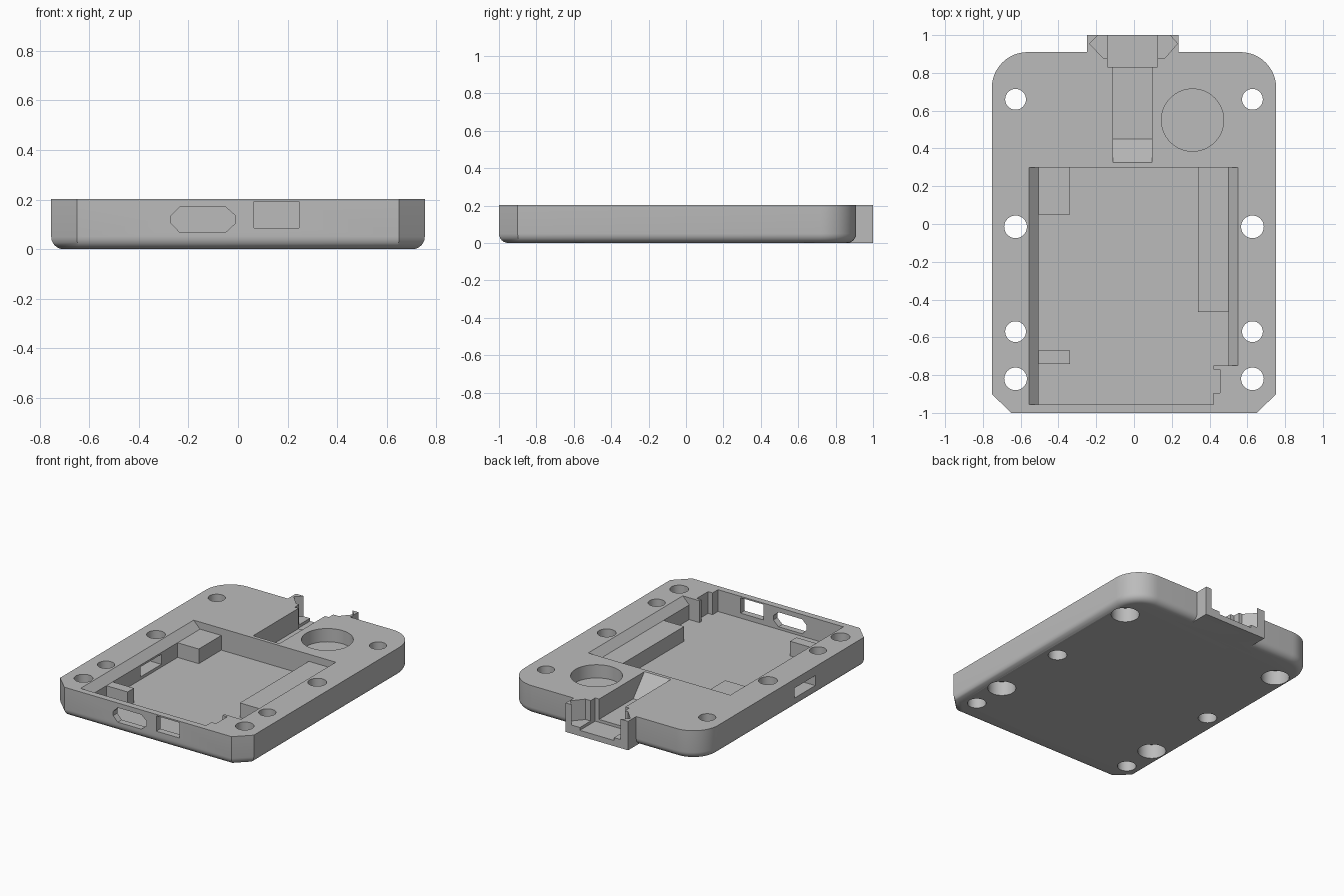
import bpy
import bmesh
from math import sin, cos, pi

if "Cube" in bpy.data.objects:
    bpy.data.objects.remove(bpy.data.objects["Cube"], do_unlink=True)

TOP, FLOOR, LEDGE, ABOVE = 0.203, 0.05, 0.153, 0.3

grey = bpy.data.materials.new("plain grey plastic")
grey.use_nodes = True
grey.diffuse_color = (0.5, 0.5, 0.5, 1)
grey.node_tree.nodes["Principled BSDF"].inputs["Base Color"].default_value = (0.5, 0.5, 0.5, 1)


def prism(name, outline, low, high, axis="z", fillet=0):
    """Extrude a flat outline along an axis, optionally rounding its low rim."""
    place = {"x": lambda u, v, w: (w, u, v),
             "y": lambda u, v, w: (u, w, v),
             "z": lambda u, v, w: (u, v, w)}[axis]
    bm = bmesh.new()
    base = bm.faces.new([bm.verts.new(place(u, v, low)) for u, v in outline])
    rim = list(base.edges)
    top = [bm.verts.new(place(u, v, high)) for u, v in outline]
    low_verts = list(base.verts)
    n = len(top)
    bm.faces.new(top)
    for i in range(n):
        j = (i + 1) % n
        bm.faces.new((low_verts[i], low_verts[j], top[j], top[i]))
    bmesh.ops.recalc_face_normals(bm, faces=bm.faces)
    if fillet:
        bmesh.ops.bevel(bm, geom=rim, offset=fillet, segments=6,
                        profile=0.5, affect="EDGES")
    mesh = bpy.data.meshes.new(name)
    bm.to_mesh(mesh)
    bm.free()
    mesh.materials.append(grey)
    obj = bpy.data.objects.new(name, mesh)
    bpy.context.collection.objects.link(obj)
    return obj


def rect(u0, u1, v0, v1):
    return [(u0, v0), (u1, v0), (u1, v1), (u0, v1)]


def arc(cx, cy, r, start, end, steps):
    return [(cx + r * cos(start + (end - start) * i / steps),
             cy + r * sin(start + (end - start) * i / steps)) for i in range(steps + 1)]


def circle(cx, cy, r, sides=40):
    return arc(cx, cy, r, 0, 2 * pi, sides)[:-1]


def combine(target, other, operation="DIFFERENCE"):
    mod = target.modifiers.new("shape", "BOOLEAN")
    mod.operation, mod.solver, mod.object = operation, "EXACT", other
    bpy.context.view_layer.objects.active = target
    bpy.ops.object.modifier_apply(modifier=mod.name)
    bpy.data.objects.remove(other, do_unlink=True)


# Tray body: chamfered front corners, rounded back corners, rounded bottom rim
W, BACK, R = 0.753, 0.91, 0.19
outline = [(-0.65, -1), (0.65, -1), (W, -0.9)]
outline += arc(W - R, BACK - R, R, 0, pi / 2, 12)
outline += arc(R - W, BACK - R, R, pi / 2, pi, 12)
outline += [(-W, -0.9)]
body = prism("case_body", outline, 0, TOP, fillet=0.05)

# Connector housing on the back edge
combine(body, prism("housing", rect(-0.25, 0.235, 0.8, 1), 0, TOP), "UNION")


def cut(outline, low, high=ABOVE, axis="z"):
    combine(body, prism("cutter", outline, low, high, axis))


# Main pocket with chamfered long rims, and the stepped front corner
rise = ABOVE - LEDGE
left_rim = [(-0.505 - rise, ABOVE), (-0.505, LEDGE), (-0.505, FLOOR)]
cut(left_rim + [(0.5, FLOOR), (0.5, LEDGE), (0.5 + rise, ABOVE)], -0.75, 0.3, "y")
cut(left_rim + [(0.42, FLOOR), (0.42, ABOVE)], -0.955, -0.7, "y")
cut(rect(0.4, 0.455, -0.895, -0.77), FLOOR)

# Round recess
cut(circle(0.31, 0.55, 0.165, 64), 0.11)

# Cable channel with ramp, then the connector seat
cut([(0.325, ABOVE), (0.325, TOP), (0.45, 0.06), (0.85, 0.06), (0.85, ABOVE)],
    -0.11, 0.095, "x")
cut([(-0.165, 0.88), (0.165, 0.88), (0.23, 0.955), (0.19, 1), (0.19, 1.1),
     (-0.19, 1.1), (-0.19, 1), (-0.235, 0.955)], 0.06)
cut(rect(-0.14, 0.125, 0.83, 1.1), 0.04)

# Front ports: chamfered slot and square window
cut([(-0.27, 0.105), (-0.235, 0.068), (-0.05, 0.068), (-0.01, 0.105), (-0.01, 0.135),
     (-0.05, 0.17), (-0.235, 0.17), (-0.27, 0.135)], -1.1, -0.9, "y")
cut(rect(0.065, 0.245, 0.085, 0.193), -1.1, -0.9, "y")

# Side slot
cut(rect(-0.36, -0.13, 0.07, 0.14), -0.9, -0.45, "x")

# Screw holes, every other pair widened from below
for side in (-1, 1):
    for y, wide in ((0.66, True), (-0.015, False), (-0.57, True), (-0.82, False)):
        cut(circle(side * 0.627, y, 0.055 if wide else 0.06), -0.1)
        if wide:
            cut(circle(side * 0.627, y, 0.09), -0.1, 0.1)

# Support blocks inside the pocket
for name, shape in (("left_back_support", rect(-0.505, -0.34, 0.05, 0.3)),
                    ("left_front_support", rect(-0.505, -0.34, -0.74, -0.67)),
                    ("right_support", rect(0.34, 0.5, -0.465, 0.3))):
    prism(name, shape, FLOOR - 0.01, LEDGE)

# Smooth the curved walls, keep hard edges
bpy.ops.object.select_all(action="DESELECT")
body.select_set(True)
bpy.context.view_layer.objects.active = body
bpy.ops.object.shade_smooth_by_angle(angle=pi / 6)
